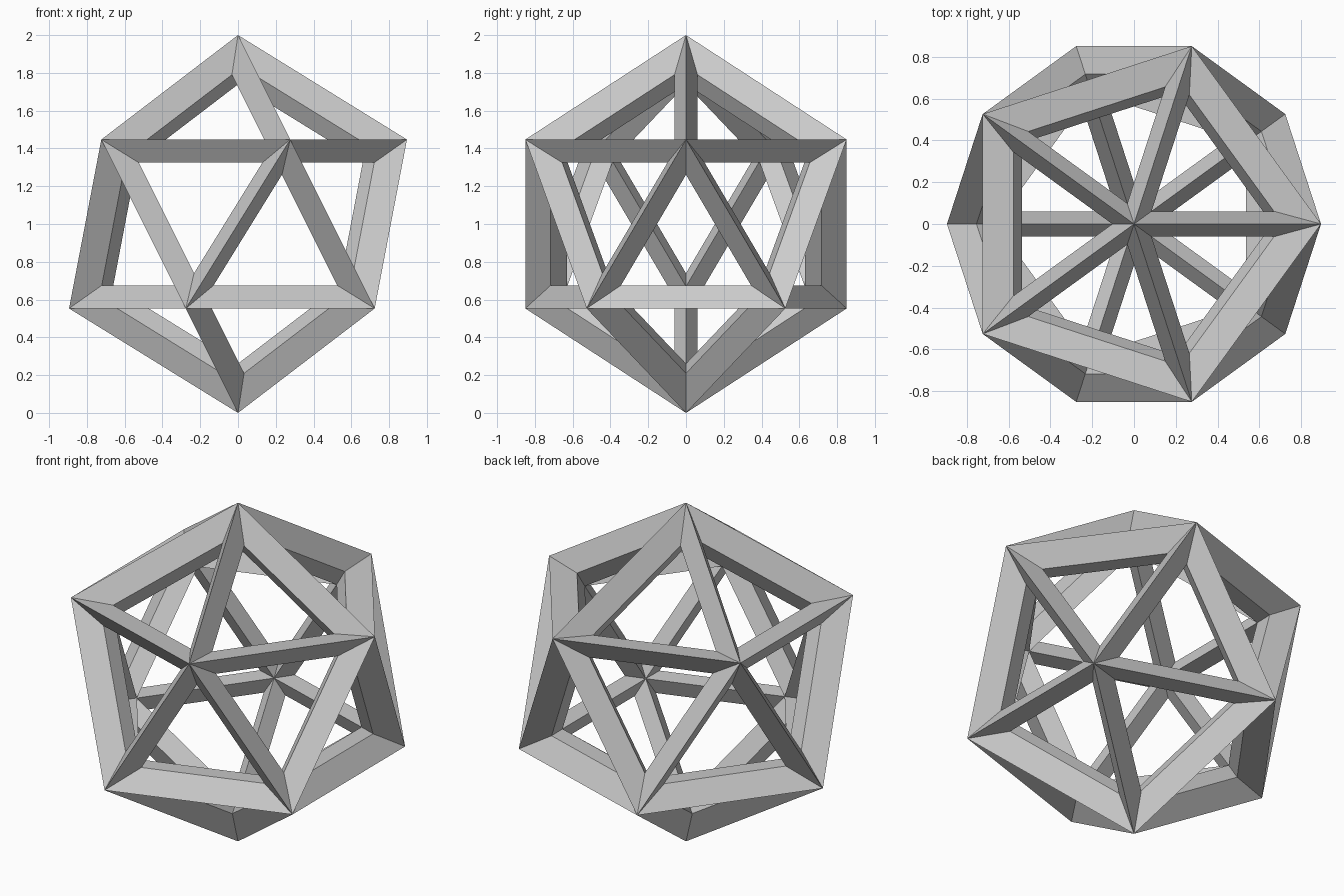
import bpy

if "Cube" in bpy.data.objects:
    bpy.data.objects.remove(bpy.data.objects["Cube"])

# Open icosahedron cage: twelve corners joined by diamond-section struts
outer = 1.0
grow = 1.15                      # outer corners sit 15% beyond the base solid
bpy.ops.mesh.primitive_ico_sphere_add(subdivisions=1, radius=outer / grow,
                                      location=(0, 0, outer))
frame = bpy.context.object
frame.name = "icosahedron_frame"

# Struts grown evenly inward and outward from each edge
wire = frame.modifiers.new("struts", 'WIREFRAME')
wire.thickness = 0.3 / grow
wire.offset = 0
wire.use_even_offset = False
wire.use_relative_offset = False
wire.use_replace = True
